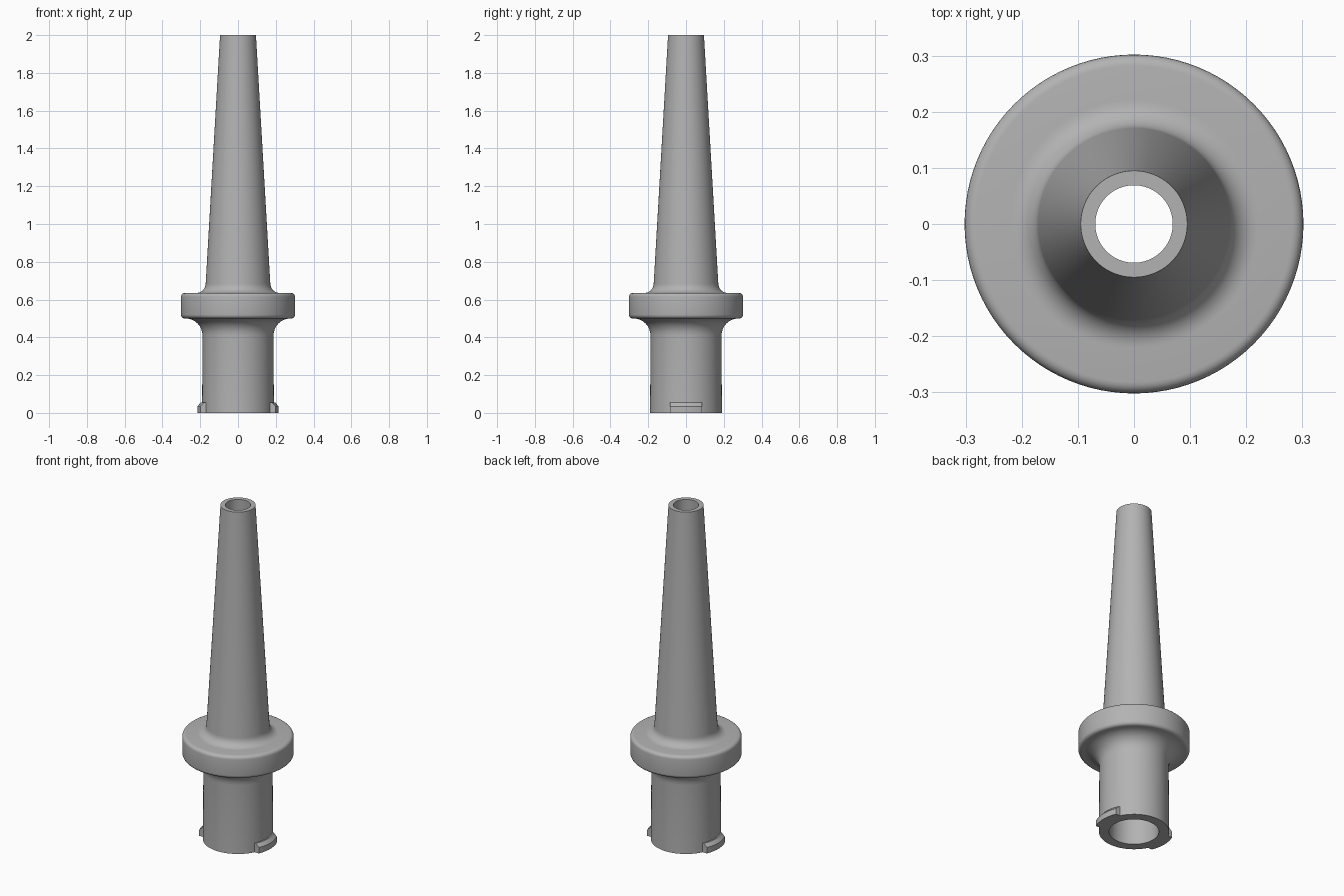
import bpy, bmesh
from math import sin, cos, pi, asin, radians

if "Cube" in bpy.data.objects:
    bpy.data.objects.remove(bpy.data.objects["Cube"])

SEGMENTS = 96

grey = bpy.data.materials.new("plain grey")
grey.use_nodes = True
colour = (0.45, 0.45, 0.45, 1)
grey.diffuse_color = colour
grey.node_tree.nodes["Principled BSDF"].inputs["Base Color"].default_value = colour


def arc(cx, cz, rx, rz, start, end, steps=8):
    """Points along an elliptical arc, angles in degrees."""
    angles = [radians(start + (end - start) * i / steps) for i in range(steps + 1)]
    return [(cx + rx * cos(a), cz + rz * sin(a)) for a in angles]


def finish(name, bm):
    bmesh.ops.recalc_face_normals(bm, faces=bm.faces)
    mesh = bpy.data.meshes.new(name)
    bm.to_mesh(mesh)
    bm.free()
    obj = bpy.data.objects.new(name, mesh)
    bpy.context.collection.objects.link(obj)
    mesh.materials.append(grey)
    bpy.ops.object.select_all(action="DESELECT")
    obj.select_set(True)
    bpy.context.view_layer.objects.active = obj
    bpy.ops.object.shade_smooth_by_angle(angle=radians(30))
    return obj


def skin(bm, rings, closed):
    """Bridge matching closed sections with quads."""
    count = len(rings)
    for i in range(count if closed else count - 1):
        a, b = rings[i], rings[(i + 1) % count]
        for j in range(len(a)):
            k = (j + 1) % len(a)
            bm.faces.new((a[j], a[k], b[k], b[j]))


# Hollow body: barrel, flared flange, tapered nozzle and tapered bore
profile = [(0.135, 0), (0.19, 0)]
profile += arc(0.278, 0.41, 0.09, 0.09, 180, 90)
profile += arc(0.282, 0.52, 0.02, 0.02, -90, 0, 5)
profile += arc(0.282, 0.615, 0.02, 0.02, 0, 90, 5)
profile += arc(0.221, 0.685, 0.05, 0.05, 270, 180)
profile += [(0.095, 2), (0.069, 2)]

bm = bmesh.new()
rings = []
for i in range(SEGMENTS):
    a = 2 * pi * i / SEGMENTS
    rings.append([bm.verts.new((r * cos(a), r * sin(a), z)) for r, z in profile])
skin(bm, rings, True)
finish("nozzle_body", bm)

# Two chamfered locking lugs with parallel ends
section = [(0.18, 0), (0.215, 0), (0.215, 0.035), (0.197, 0.055), (0.18, 0.055)]
HALF_WIDTH = 0.085
STEPS = 12
for name, side in (("left_lug", 1), ("right_lug", -1)):
    bm = bmesh.new()
    rings = []
    for i in range(STEPS + 1):
        t = 2 * i / STEPS - 1
        ring = []
        for r, z in section:
            a = t * asin(HALF_WIDTH / r)
            ring.append(bm.verts.new((side * r * cos(a), side * r * sin(a), z)))
        rings.append(ring)
    skin(bm, rings, False)
    bm.faces.new(rings[0])
    bm.faces.new(rings[-1])
    finish(name, bm)
